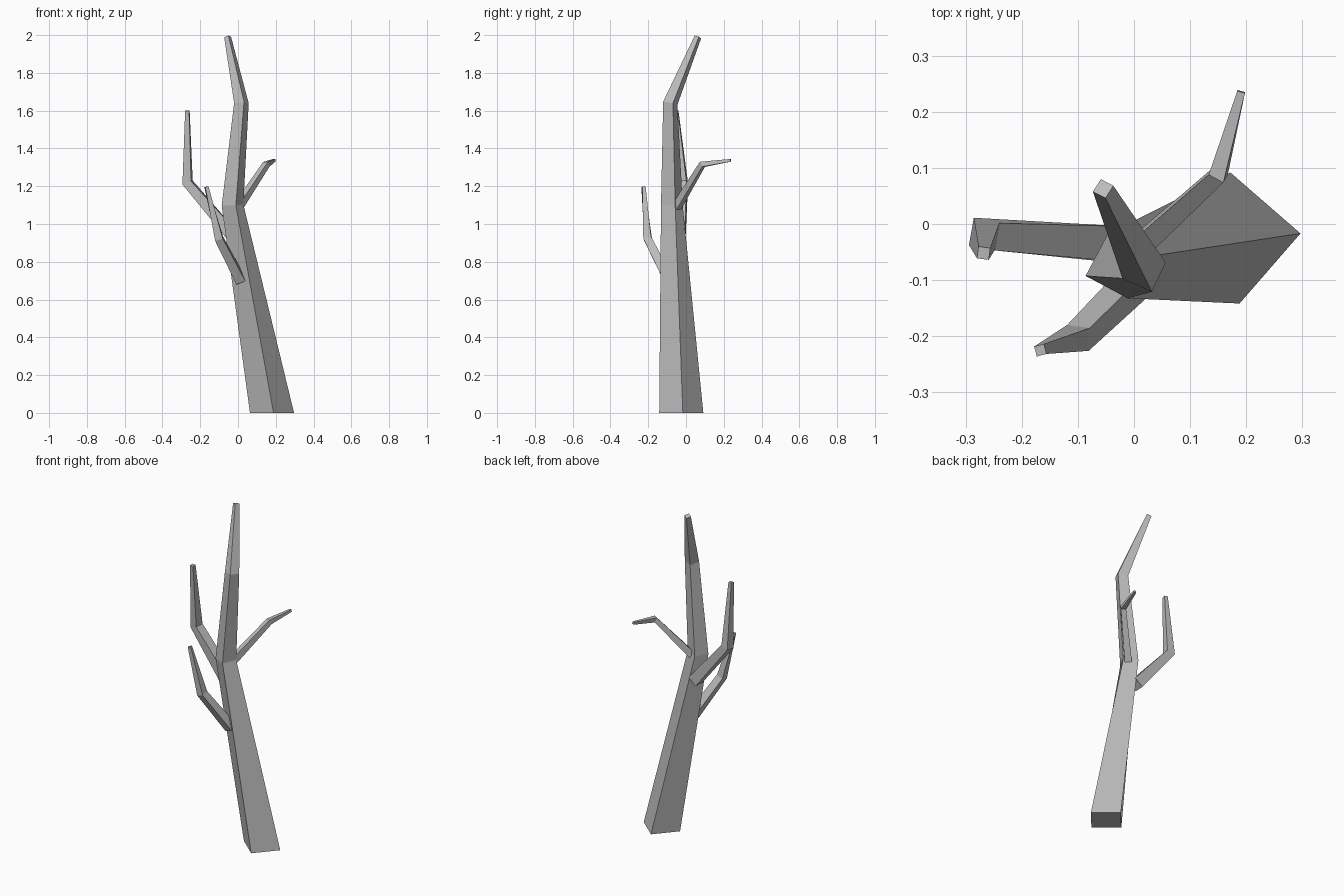
import bpy
import bmesh
from math import cos, sin, radians, pi
from mathutils import Vector

cube = bpy.data.objects.get("Cube")
if cube:
    bpy.data.objects.remove(cube, do_unlink=True)

# Single flat bark colour
bark = bpy.data.materials.new("grey_bark")
bark.use_nodes = True
colour = (0.5, 0.5, 0.5, 1)
bark.diffuse_color = colour
bark.node_tree.nodes["Principled BSDF"].inputs["Base Color"].default_value = colour


def limb(name, stations, start_normal=None, sides=4):
    """Loft a tapered limb through stations of (centre, radius, yaw in degrees)."""
    points = [Vector(s[0]) for s in stations]
    steps = [(b - a).normalized() for a, b in zip(points, points[1:])]
    normals = [start_normal or steps[0]]
    normals += [(a + b).normalized() for a, b in zip(steps, steps[1:])]
    normals.append(steps[-1])

    bm = bmesh.new()
    rings = []
    for centre, normal, (_, radius, yaw) in zip(points, normals, stations):
        turn = Vector((0, 0, 1)).rotation_difference(normal)
        angles = [radians(yaw) + 2 * pi * i / sides for i in range(sides)]
        rings.append([bm.verts.new(centre + turn @ Vector((cos(a), sin(a), 0)) * radius)
                      for a in angles])
    for low, high in zip(rings, rings[1:]):
        for i in range(sides):
            j = (i + 1) % sides
            bm.faces.new((low[i], low[j], high[j], high[i]))
    bm.faces.new(rings[0][::-1])
    bm.faces.new(rings[-1])
    bmesh.ops.recalc_face_normals(bm, faces=bm.faces)

    mesh = bpy.data.meshes.new(name)
    bm.to_mesh(mesh)
    bm.free()
    mesh.materials.append(bark)
    obj = bpy.data.objects.new(name, mesh)
    bpy.context.collection.objects.link(obj)
    return obj


# Leaning trunk, flat on the ground
limb("trunk", [
    ((0.18, -0.025, 0), 0.117, 4),
    ((-0.029, -0.075, 1.1), 0.06, 17),
    ((0.018, -0.083, 1.64), 0.041, 20),
    ((-0.055, 0.063, 1.99), 0.019, 15),
], start_normal=Vector((0, 0, 1)))

# Upper right branch
limb("upper_branch", [
    ((-0.04, -0.035, 0.95), 0.045, 42),
    ((-0.267, -0.018, 1.22), 0.035, 34),
    ((-0.268, -0.052, 1.6), 0.015, 37),
])

# Lower front branch
limb("lower_branch", [
    ((0.015, -0.09, 0.7), 0.036, 40),
    ((-0.1, -0.203, 0.922), 0.03, 40),
    ((-0.167, -0.225, 1.197), 0.013, 60),
])

# Thin back branch
limb("back_branch", [
    ((0, -0.05, 1.09), 0.028, 5),
    ((0.15, 0.087, 1.316), 0.021, 15),
    ((0.191, 0.236, 1.337), 0.01, 30),
])
